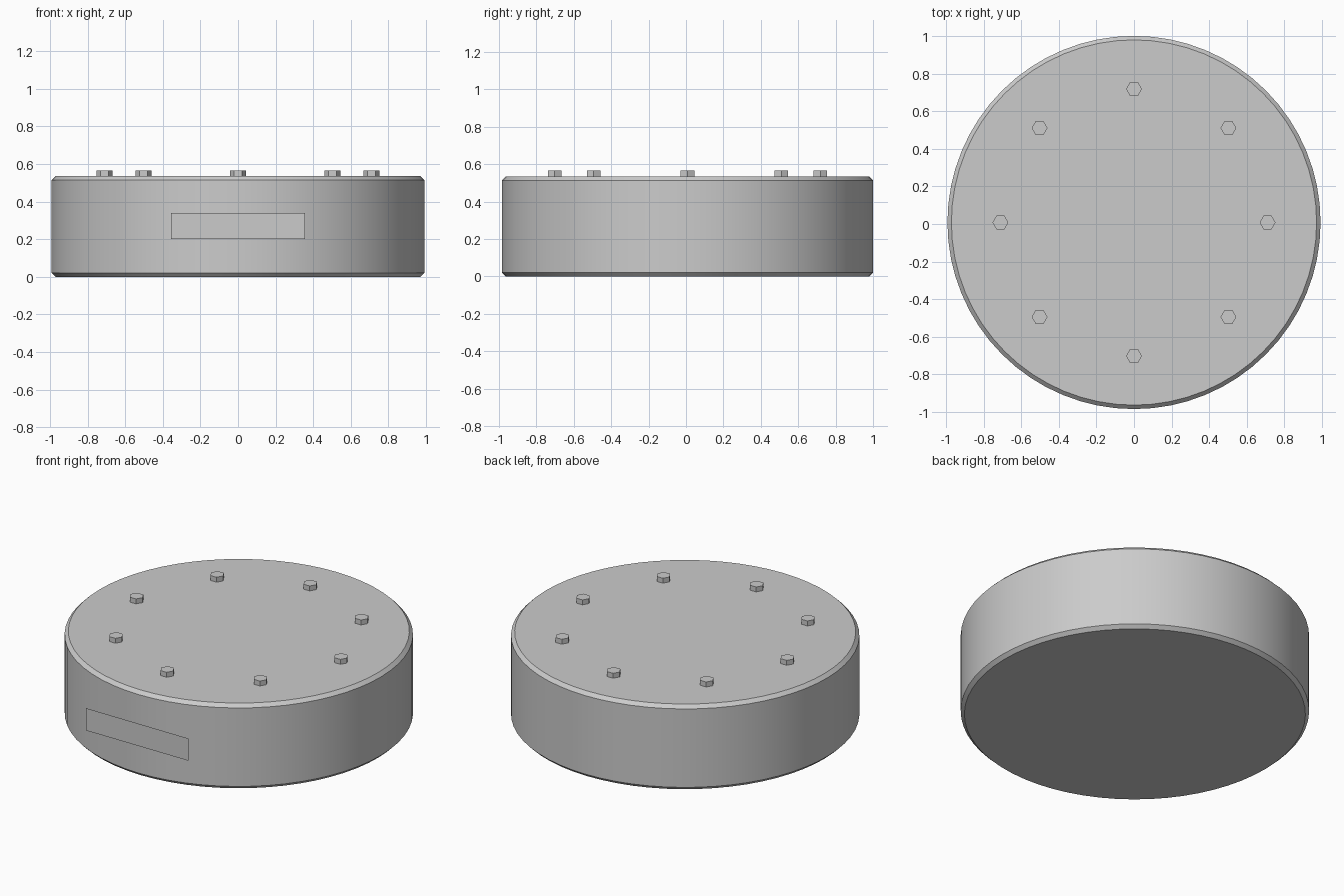
import bpy
from math import cos, sin, pi

if "Cube" in bpy.data.objects:
    bpy.data.objects.remove(bpy.data.objects["Cube"])

CY = 0.008            # disc centre, the front plate reaches y = -1
RADIUS, HEIGHT = 0.992, 0.535

# Round body with small chamfers on both rims
bpy.ops.mesh.primitive_cylinder_add(vertices=64, radius=RADIUS, depth=HEIGHT,
                                    location=(0, CY, HEIGHT / 2))
body = bpy.context.object
body.name = "round_body"
bevel = body.modifiers.new("rim_chamfer", 'BEVEL')
bevel.width = 0.021
bevel.segments = 1
bevel.limit_method = 'ANGLE'
bevel.angle_limit = pi / 4
bpy.ops.object.modifier_apply(modifier=bevel.name)
bpy.ops.object.shade_smooth_by_angle(angle=pi / 6)

# Ring of hexagonal bolt heads, all turned the same way
for i in range(8):
    a = i * pi / 4
    bpy.ops.mesh.primitive_cylinder_add(
        vertices=6, radius=0.042, depth=0.06,
        location=(0.71 * cos(a), CY + 0.71 * sin(a), 0.536),
        rotation=(0, 0, pi / 6))
    bpy.ops.object.transform_apply(location=False, rotation=True, scale=False)
    bolt = bpy.context.object
    bolt.name = f"bolt_head_{i + 1}"

# Flat label plate, a single face just touching the front
bpy.ops.mesh.primitive_plane_add(size=1, location=(0, -1, 0.27),
                                 rotation=(pi / 2, 0, 0))
plate = bpy.context.object
plate.name = "label_plate"
plate.scale = (0.71, 0.14, 1)
bpy.ops.object.transform_apply(location=False, rotation=True, scale=True)
